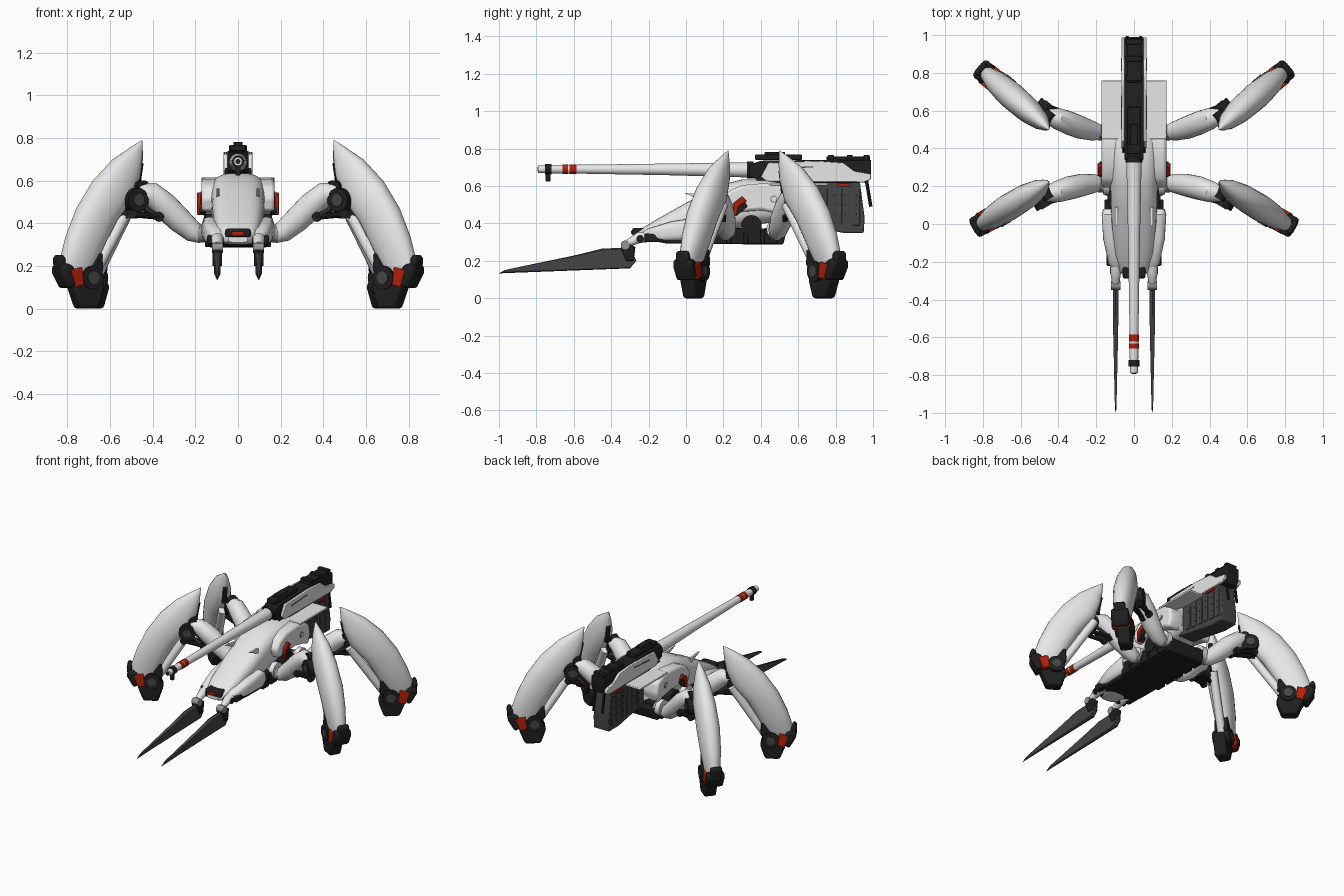
import bpy, bmesh, math
from mathutils import Vector as V

cube = bpy.data.objects.get("Cube")
if cube:
    bpy.data.objects.remove(cube, do_unlink=True)


def material(name, r, g, b):
    m = bpy.data.materials.new(name)
    m.use_nodes = True
    m.diffuse_color = (r, g, b, 1)
    m.node_tree.nodes["Principled BSDF"].inputs["Base Color"].default_value = (r, g, b, 1)
    return m


WHITE = material("white armour", .8, .8, .8)
BLACK = material("black metal", .014, .014, .014)
GREY = material("charcoal metal", .06, .06, .06)
STEEL = material("steel", .3, .3, .3)
RED = material("red paint", .45, .014, .002)


def finish(name, bm, mat, bevel=0):
    bmesh.ops.recalc_face_normals(bm, faces=bm.faces)
    me = bpy.data.meshes.new(name)
    bm.to_mesh(me)
    bm.free()
    ob = bpy.data.objects.new(name, me)
    bpy.context.collection.objects.link(ob)
    me.materials.append(mat)
    if bevel:
        mod = ob.modifiers.new("Bevel", "BEVEL")
        mod.width, mod.segments = bevel, 2
    bpy.ops.object.select_all(action="DESELECT")
    ob.select_set(True)
    bpy.context.view_layer.objects.active = ob
    bpy.ops.object.shade_smooth_by_angle(angle=math.radians(35))


def loft(name, rings, mat, bevel=0):
    bm = bmesh.new()
    vs = [[bm.verts.new(p) for p in r] for r in rings]
    n = len(vs[0])
    for a, b in zip(vs, vs[1:]):
        for i in range(n):
            bm.faces.new((a[i], a[(i + 1) % n], b[(i + 1) % n], b[i]))
    bm.faces.new(vs[0])
    bm.faces.new(vs[-1])
    finish(name, bm, mat, bevel)


def ellipse(c, u, w, n=24, power=1):
    def k(v):
        return math.copysign(abs(v) ** power, v)
    return [c + u * k(math.cos(i * math.tau / n)) + w * k(math.sin(i * math.tau / n)) for i in range(n)]


def tube(name, pts, radii, mat, n=20):
    pts = [V(p) for p in pts]
    rings = []
    for i, p in enumerate(pts):
        d = (pts[min(i + 1, len(pts) - 1)] - pts[max(i - 1, 0)]).normalized()
        u = d.cross(V((0, 0, 1)) if abs(d.z) < .9 else V((0, 1, 0))).normalized()
        rings.append(ellipse(p, u * radii[i], d.cross(u) * radii[i], n))
    loft(name, rings, mat)


def rod(name, a, b, r, mat, n=16):
    tube(name, [a, b], [r, r], mat, n)


def slab(name, profile, x0, x1, mat, bevel=0):
    """Side profile in y and z, extruded across x."""
    loft(name, [[V((x, y, z)) for y, z in profile] for x in (x0, x1)], mat, bevel)


def box(name, x0, x1, y0, y1, z0, z1, mat, bevel=.004):
    slab(name, [(y0, z0), (y1, z0), (y1, z1), (y0, z1)], x0, x1, mat, bevel)


def hull(name, rows, mat, power=.65):
    """Rows of y, centre x, half width, bottom, top."""
    loft(name, [ellipse(V((x, y, (lo + hi) / 2)), V((w, 0, 0)), V((0, 0, (hi - lo) / 2)), 32, power)
                for y, x, w, lo, hi in rows], mat)


# Body
hull("main_hull", [(-.28, 0, .045, .31, .34), (-.25, 0, .075, .30, .365), (-.16, 0, .10, .30, .42),
                   (0, 0, .118, .31, .51), (.1, 0, .122, .33, .56), (.2, 0, .125, .36, .61),
                   (.3, 0, .13, .38, .635), (.42, 0, .13, .4, .635), (.56, 0, .11, .42, .61)], WHITE)
slab("belly_plate", [(-.2, .31), (-.1, .292), (.52, .287), (.54, .37), (.1, .38), (-.15, .335)], -.14, .14, BLACK, .01)
for i in range(5):
    box("belly_rib", -.155, .155, .06 + i * .09, .13 + i * .09, .29, .375, BLACK)
box("nose_sensor", -.06, .06, -.288, -.2, .335, .375, BLACK, .01)
box("nose_eye", -.028, .028, -.293, -.27, .342, .362, RED)

for s in (1, -1):
    hull("side_pod", [(-.24, s * .085, .02, .31, .345), (-.21, s * .1, .035, .305, .37),
                      (-.08, s * .115, .048, .305, .41), (.05, s * .123, .048, .31, .43),
                      (.08, s * .123, .04, .33, .41)], WHITE)
    box("chin_block", s * .1, s * .145, -.222, -.12, .3, .345, BLACK, .008)
    slab("fender", [(.21, .455), (.19, .52), (.23, .575), (.3, .605), (.42, .615), (.5, .605), (.56, .57),
                    (.575, .5), (.55, .43), (.5, .45), (.4, .47)], s * .06, s * .172, WHITE, .016)
    box("rear_deck", s * .055, s * .172, .45, .76, .602, .616, WHITE)
    rod("fender_ring", (s * .17, .47, .53), (s * .175, .47, .53), .02, STEEL)
    rod("fender_hub", (s * .17, .47, .53), (s * .178, .47, .53), .013, WHITE)
    # Vent with red hooked frame
    slab("side_vent", [(.25, .45), (.27, .44), (.33, .49), (.3, .545), (.26, .51)], s * .15, s * .182, BLACK)
    slab("side_vent_frame", [(.255, .44), (.27, .44), (.28, .49), (.325, .52), (.30, .545), (.255, .51)],
         s * .174, s * .192, RED, .003)
    slab("hull_spike", [(.09, .52), (-.01, .563), (.05, .558), (.09, .555)], s * .086, s * .1, WHITE)
    rod("hip_axle", (s * .1, .35, .39), (s * .16, .35, .39), .055, BLACK)

    # Front blades and their arms
    x = s * .097
    tube("blade_arm", [(x, -.17, .33), (x, -.25, .325), (x, -.31, .295)], [.026, .03, .02], WHITE)
    rod("blade_wrist", (x - .026, -.325, .285), (x + .026, -.325, .285), .024, STEEL)
    rod("blade_joint", (x - .03, -.245, .318), (x + .03, -.245, .318), .02, BLACK)
    slab("blade_mount", [(-.35, .272), (-.33, .3), (-.27, .275), (-.28, .2), (-.32, .2)], x - .023, x + .023, BLACK, .004)
    edge = [(-1, .133), (-.97, .15), (-.6, .228), (-.45, .265), (-.3, .272), (-.265, .2), (-.3, .16)]

    def face(side):
        return [V((x + side * (.004 + .011 * min(1, (y + 1) * 2)), y * .97 - .01, z * .9 + .02)) for y, z in edge]
    loft("blade", [face(-1), [V((x, y, z)) for y, z in edge], face(1)], GREY)

# Cannon
tube("barrel", [(0, -.79, .69), (0, -.7, .69), (0, -.55, .69), (0, -.1, .689), (0, .36, .686)],
     [.02, .023, .024, .031, .041], WHITE, 24)
rod("muzzle_bore", (0, -.794, .69), (0, -.78, .69), .012, BLACK)
for y0, y1 in ((-.66, -.632), (-.622, -.585)):
    rod("barrel_stripe", (0, y0, .69), (0, y1, .69), .0262, RED, 24)
rod("muzzle_band", (0, -.755, .69), (0, -.72, .69), .028, BLACK)
box("muzzle_sight", -.012, .012, -.75, -.725, .625, .69, BLACK)
rod("barrel_collar", (0, .325, .686), (0, .36, .686), .046, BLACK, 24)
slab("breech", [(.34, .65), (.42, .62), (.97, .62), (.99, .66), (.99, .74), (.6, .738), (.4, .735),
                (.34, .715)], -.05, .05, BLACK, .004)
box("top_rail", -.035, .035, .37, .62, .74, .768, BLACK)
box("top_scope", -.022, .022, .42, .53, .76, .782, BLACK)
box("rear_rail", -.038, .038, .75, .985, .73, .758, BLACK)
for y in (.76, .86, .95):
    box("rail_block", -.042, .042, y, y + .03, .735, .766, BLACK)
slab("cannon_mount", [(.36, .61), (.6, .6), (.6, .65), (.4, .66)], -.06, .06, BLACK)
for s in (1, -1):
    slab("cannon_side_plate", [(.4, .65), (.44, .725), (.7, .735), (.84, .725), (.9, .68), (.988, .665),
                               (.988, .635), (.95, .62), (.43, .625)], s * .05, s * .067, WHITE, .004)
    slab("plate_groove", [(.5, .69), (.68, .7), (.68, .706), (.5, .697)], s * .06, s * .069, GREY)
    rod("tail_rod", (s * .035, .965, .63), (s * .035, .988, .49), .009, BLACK, 8)
    box("red_tab", s * .045, s * .07, .81, .88, .597, .615, RED, .002)

# Ammunition box with shallow raised slats and bolt holes
slab("ammo_box", [(.5, .62), (.93, .62), (.955, .43), (.95, .35), (.84, .35), (.52, .41)], -.06, .06, GREY, .006)
for s in (1, -1):
    for i in range(6):
        y = .6 + i * .058
        box("ammo_slat", s * .058, s * .065, y, y + .04, .42 - i * .006, .585, GREY, .002)
        for z in (.45, .5, .55):
            rod("bolt_hole", (s * .06, y + .02, z), (s * .0665, y + .02, z), .005, BLACK, 8)


# Legs
def leg(s, tag, tip, end, thigh):
    tip, end = V((s * tip[0], tip[1], 0)), V((s * end[0], end[1], 0))
    along = (end - tip).normalized()
    out = 1 if end.y > tip.y else -1
    side = V((-along.y, along.x, 0))
    side *= out if side.y > 0 else -out

    def at(x, z, lat=0):
        return tip + (end - tip) * ((x - .45) / .41) + side * lat + V((0, 0, z))

    def plate(name, outline, l0, l1, mat, bevel=.005):
        loft(tag + name, [[at(x, z, l) for x, z in outline] for l in (l0, l1)], mat, bevel)

    def pin(name, x, z, l0, l1, r, mat):
        rod(tag + name, at(x, z, l0), at(x, z, l1), r, mat, 20)

    # Armoured shin, from the pointed knee blade to the ankle
    rows = [(.451, .79, .449, .785, .003), (.505, .757, .455, .70, .028), (.59, .70, .467, .62, .052),
            (.685, .60, .50, .52, .068), (.765, .47, .585, .41, .072), (.818, .34, .65, .285, .064),
            (.85, .23, .69, .195, .05), (.852, .18, .71, .16, .042)]
    rings = []
    for i, (xo, zo, xi, zi, w) in enumerate(rows):
        a, b = at(xo, zo, i * .003), at(xi, zi, i * .003)
        rings.append(ellipse((a + b) / 2, (a - b) / 2, side * w, 24, .9))
    loft(tag + "shin", rings, WHITE)
    plate("shin_liner", [(.452, .68), (.48, .70), (.52, .56), (.47, .56), (.462, .62)], -.012, .018, BLACK)
    rod(tag + "shin_strut", at(.5, .5), at(.69, .17, .02), .028, WHITE)

    # Thigh, hip and knee
    tube(tag + "thigh", [(s * x, y, z) for x, y, z in thigh], [.035, .05, .06, .062, .056, .038], WHITE)
    hx, hy, hz = thigh[0]
    rod(tag + "hip", (s * .1, hy, hz + .02), (s * .19, hy, hz + .01), .042, STEEL)
    rod(tag + "hip_disc", (s * .13, hy, hz + .03), (s * .165, hy, hz + .03), .055, WHITE)
    pin("knee", .52, .51, .01, .105, .055, BLACK)
    pin("knee_cap", .52, .51, .08, .11, .028, GREY)
    pin("knee_upper", .49, .57, .02, .08, .03, BLACK)
    for d in (-.03, .03):
        inner, outer = V((s * .37, thigh[4][1] + d, .43)), at(.54, .445, .05 + d * out)
        across = V((0, .013, 0))
        rod(tag + "knee_link", inner, outer, .014, BLACK, 10)
        rod(tag + "knee_brace", inner, at(.52, .5, .05 + d * out), .011, GREY, 10)
        for p in (inner, outer):
            rod(tag + "link_pin", p - across, p + across, .023, BLACK)

    # Foot
    plate("foot", [(.66, .1), (.69, 0), (.775, 0), (.81, .1), (.79, .16), (.68, .16)], -.012, .07, BLACK, .014)
    pin("ankle", .725, .145, -.035, .08, .055, BLACK)
    pin("ankle_cap", .725, .145, -.04, .085, .03, GREY)
    plate("heel_guard", [(.79, .12), (.83, .09), (.868, .165), (.87, .2), (.845, .215), (.81, .2)],
          -.04, .074, BLACK, .02)
    plate("heel_spur", [(.84, .18), (.868, .18), (.873, .235), (.858, .258), (.84, .235)], -.022, .055, BLACK, .012)
    plate("heel_red", [(.765, .112), (.805, .1), (.83, .18), (.775, .195)], -.045, .077, RED)
    plate("inner_guard", [(.665, .18), (.7, .14), (.72, .2), (.685, .26), (.67, .26)], -.03, .06, BLACK)


for s, word in ((1, "left"), (-1, "right")):
    leg(s, word + "_front_", (.45, .225), (.85, -.005),
        [(.17, .21, .34), (.21, .215, .36), (.28, .205, .42), (.345, .19, .485), (.41, .17, .54), (.47, .155, .55)])
    leg(s, word + "_rear_", (.45, .5), (.825, .81),
        [(.17, .485, .34), (.21, .49, .36), (.28, .51, .42), (.345, .535, .485), (.41, .56, .54), (.46, .575, .55)])
